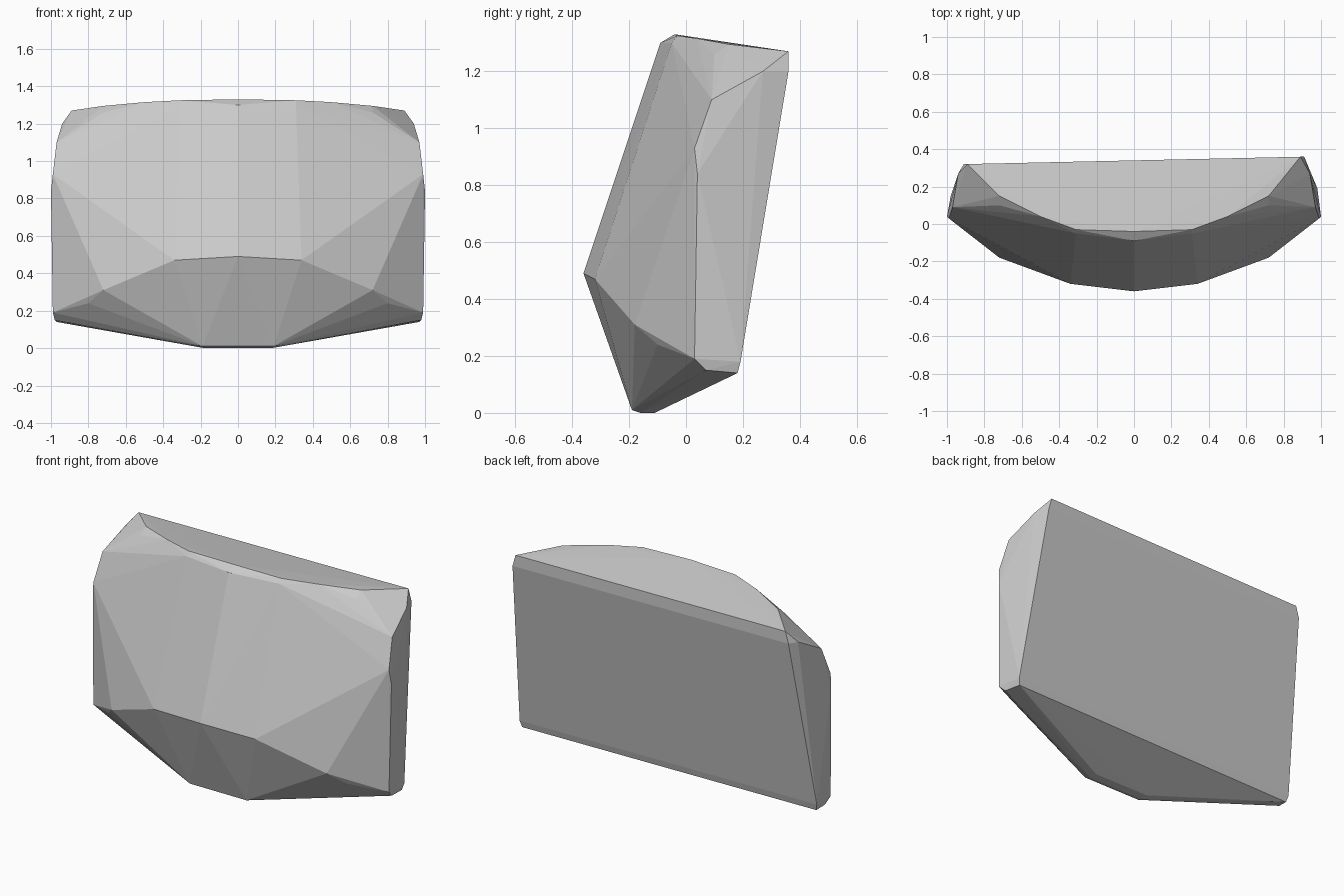
import bpy
import bmesh

# Remove the default object
default_cube = bpy.data.objects.get("Cube")
if default_cube:
    bpy.data.objects.remove(default_cube, do_unlink=True)

REAR_SKEW = 0.022  # the rear plane is turned slightly towards one side


def make_material(name, colour):
    material = bpy.data.materials.new(name)
    material.use_nodes = True
    material.diffuse_color = colour
    shader = next(node for node in material.node_tree.nodes
                  if node.type == "BSDF_PRINCIPLED")
    shader.inputs["Base Color"].default_value = colour
    return material


def mirrored(points, skew=0.0):
    """Return the points on both sides of the centre plane."""
    result = []
    for x, y, z in points:
        for side in ((1, -1) if x else (1,)):
            result.append((side * x, y + side * x * skew, z))
    return result


def make_hull(name, points, material):
    """Wrap a faceted convex shell around the corner points."""
    bm = bmesh.new()
    for point in points:
        bm.verts.new(point)
    bmesh.ops.convex_hull(bm, input=list(bm.verts), use_existing_faces=False)
    loose = [vert for vert in bm.verts if not vert.link_faces]
    bmesh.ops.delete(bm, geom=loose, context="VERTS")
    bmesh.ops.recalc_face_normals(bm, faces=list(bm.faces))
    mesh = bpy.data.meshes.new(name)
    bm.to_mesh(mesh)
    bm.free()
    mesh.materials.append(material)
    shell = bpy.data.objects.new(name, mesh)
    bpy.context.collection.objects.link(shell)
    return shell


# Curved upper rim and the small chamfer below it
top_rim = [(0, -.04, 1.33), (.31, -.03, 1.325), (.5, .04, 1.315), (.72, .15, 1.295)]
top_chamfer = [(0, -.09, 1.3), (.31, -.05, 1.3), (.72, .1, 1.26)]

# Bulging ridge across the lower front
front_ridge = [(0, -.36, .49), (.34, -.32, .47), (.72, -.18, .31), (.8, -.1, .24)]

# Narrow underside
keel = [(0, -.2, .04), (.19, -.19, .01), (.18, -.16, 0), (.18, -.11, 0)]

# Rounded side walls
side_wall = [(.94, .27, 1.2), (.97, .09, 1.1), (.99, .03, .93), (1, .04, .84),
             (.99, .03, .19), (.98, .07, .15)]

# Corners of the flat rear plane
rear_corners = [(.89, .34, 1.27), (.91, .34, 1.2), (.98, .17, .18), (.97, .16, .14)]

corners = mirrored(top_rim + top_chamfer + front_ridge + keel + side_wall)
corners += mirrored(rear_corners, REAR_SKEW)

grey = make_material("light grey", (0.6, 0.6, 0.6, 1.0))
make_hull("faceted_shell", corners, grey)
